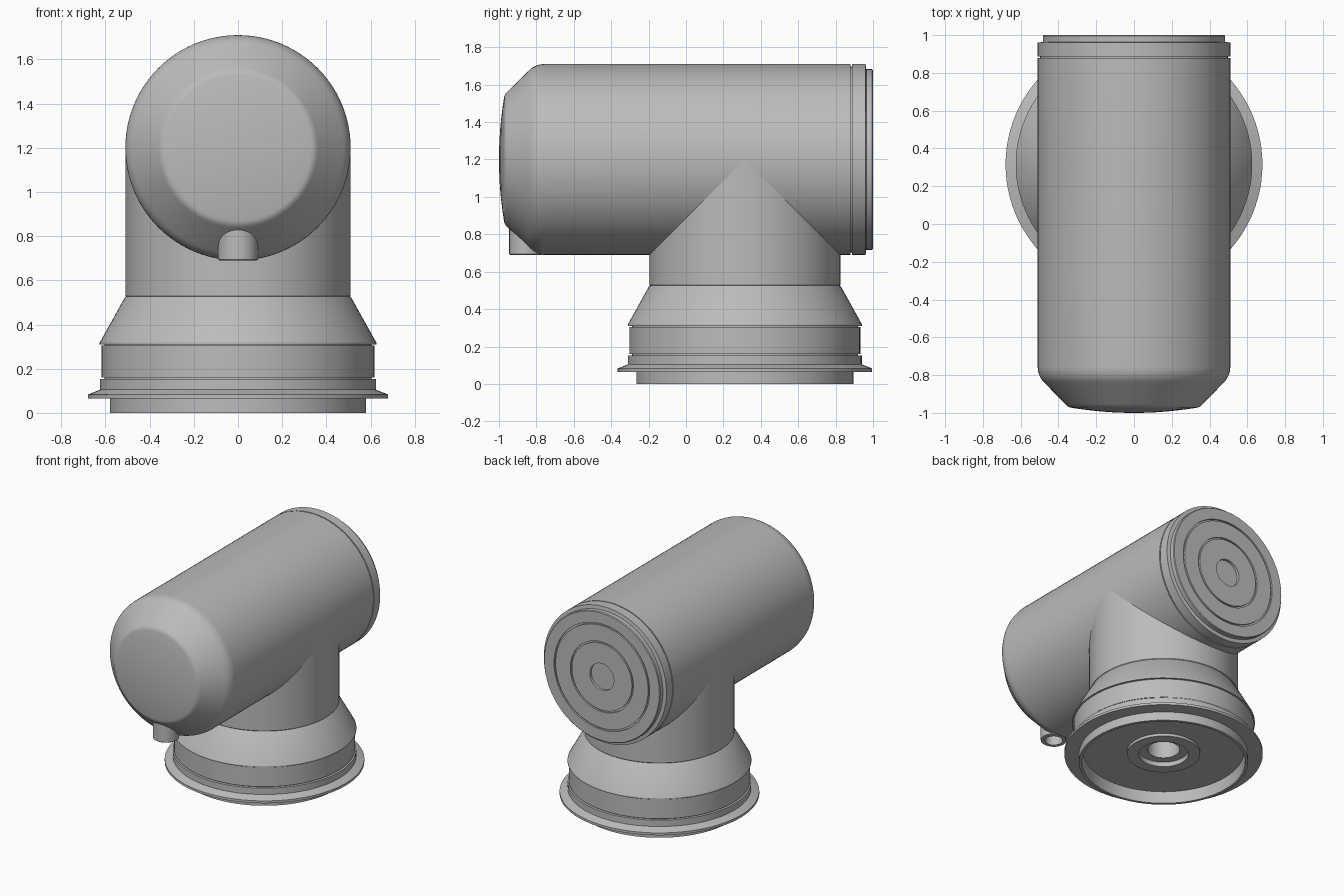
import bpy, bmesh, math
from mathutils import Matrix, Vector

if "Cube" in bpy.data.objects:
    bpy.data.objects.remove(bpy.data.objects["Cube"], do_unlink=True)

grey = bpy.data.materials.new("light grey")
grey.use_nodes = True
COLOUR = (0.5, 0.5, 0.5, 1)
grey.diffuse_color = COLOUR
grey.node_tree.nodes["Principled BSDF"].inputs["Base Color"].default_value = COLOUR


def lathe(name, profile, matrix, steps=96):
    """Revolve (radius, height) points about the local z axis."""
    bm = bmesh.new()
    verts = [bm.verts.new((r, 0, z)) for r, z in profile]
    edges = [bm.edges.new(pair) for pair in zip(verts, verts[1:])]
    bmesh.ops.spin(bm, geom=verts + edges, cent=(0, 0, 0), axis=(0, 0, 1),
                   angle=math.tau, steps=steps, use_merge=False)
    bmesh.ops.remove_doubles(bm, verts=bm.verts, dist=0.0002)
    bmesh.ops.recalc_face_normals(bm, faces=bm.faces)
    bm.transform(matrix)
    mesh = bpy.data.meshes.new(name)
    bm.to_mesh(mesh)
    bm.free()
    mesh.materials.append(grey)
    obj = bpy.data.objects.new(name, mesh)
    bpy.context.collection.objects.link(obj)
    bpy.ops.object.select_all(action="DESELECT")
    obj.select_set(True)
    bpy.context.view_layer.objects.active = obj
    bpy.ops.object.shade_smooth_by_angle(angle=math.radians(25))
    return obj


def arc(start, corner, end, n=6):
    """Rounded corner between two profile points."""
    a, b, c = Vector(start), Vector(corner), Vector(end)
    return [tuple(a * (1 - t) ** 2 + b * 2 * t * (1 - t) + c * t * t)
            for t in (i / n for i in range(n + 1))]


R = 0.51
upright = Matrix.Translation((0, 0.315, 0))
along = Matrix.Translation((0, 0, 1.2)) @ Matrix.Rotation(-math.pi / 2, 4, "X")

# Mounting base: hollow underside, spigot, flange and lower collar
lathe("mounting_base", [
    (0, 0.28), (0.11, 0.28), (0.11, 0.1), (0.17, 0.1), (0.17, 0.065),
    (0.25, 0.065), (0.25, 0.085), (0.55, 0.085), (0.56, 0),
    (0.58, 0), (0.58, 0.065), (0.68, 0.065), (0.68, 0.083), (0.625, 0.105),
    (0.625, 0.153), (0.605, 0.153), (0.605, 0.16), (0, 0.16 + 0.13)], upright)

# Collar ring between the base and the shoulder
lathe("collar_ring", [(0, 0.16), (0.617, 0.16), (0.617, 0.304), (0.605, 0.304),
                      (0.605, 0.31), (0, 0.31)][1:-1], upright)

# Tapered shoulder and neck, which meets the arm in a mitre
lathe("shoulder_and_neck", [
    (0.59, 0.309), (0.626, 0.309), (0.626, 0.318), (R + 0.004, 0.52),
    (R - 0.003, 0.526), (R, 0.53), (R, 1.2), (0, 1.2)], upright)

# Horizontal arm housing with a chamfered, slightly domed nose
dome = [(0.33 * i / 6, -1 + 0.027 * (i / 6) ** 2) for i in range(7)]
lathe("arm_housing",
      dome + arc((0.33, -0.973), (0.35, -0.97), (0.365, -0.952))
      + arc((0.475, -0.84), (R, -0.805), (R, -0.755))
      + [(R, 0.88), (R - 0.012, 0.88), (R - 0.012, 0.9)], along)

# End cap: rim, stepped plate, concentric grooves and centre recess
def groove(r, depth=0.012, width=0.012):
    return [(r + width, 1), (r + width, 1 - depth), (r, 1 - depth), (r, 1)]


lathe("end_cap", [
    (R - 0.02, 0.888), (R, 0.888), (R, 0.96), (0.483, 0.964), (0.483, 0.995),
    (0.478, 1)] + groove(0.385) + groove(0.25)
    + [(0.1, 1), (0.1, 0.98), (0, 0.98)], along)

# Hollow drain peg below the nose
lathe("drain_peg", [
    (0, 0.8), (0.06, 0.8), (0.06, 0.69), (0.085, 0.69), (0.09, 0.695),
    (0.09, 0.95), (0, 0.95)], Matrix.Translation((0, -0.855, 0)), 40)
